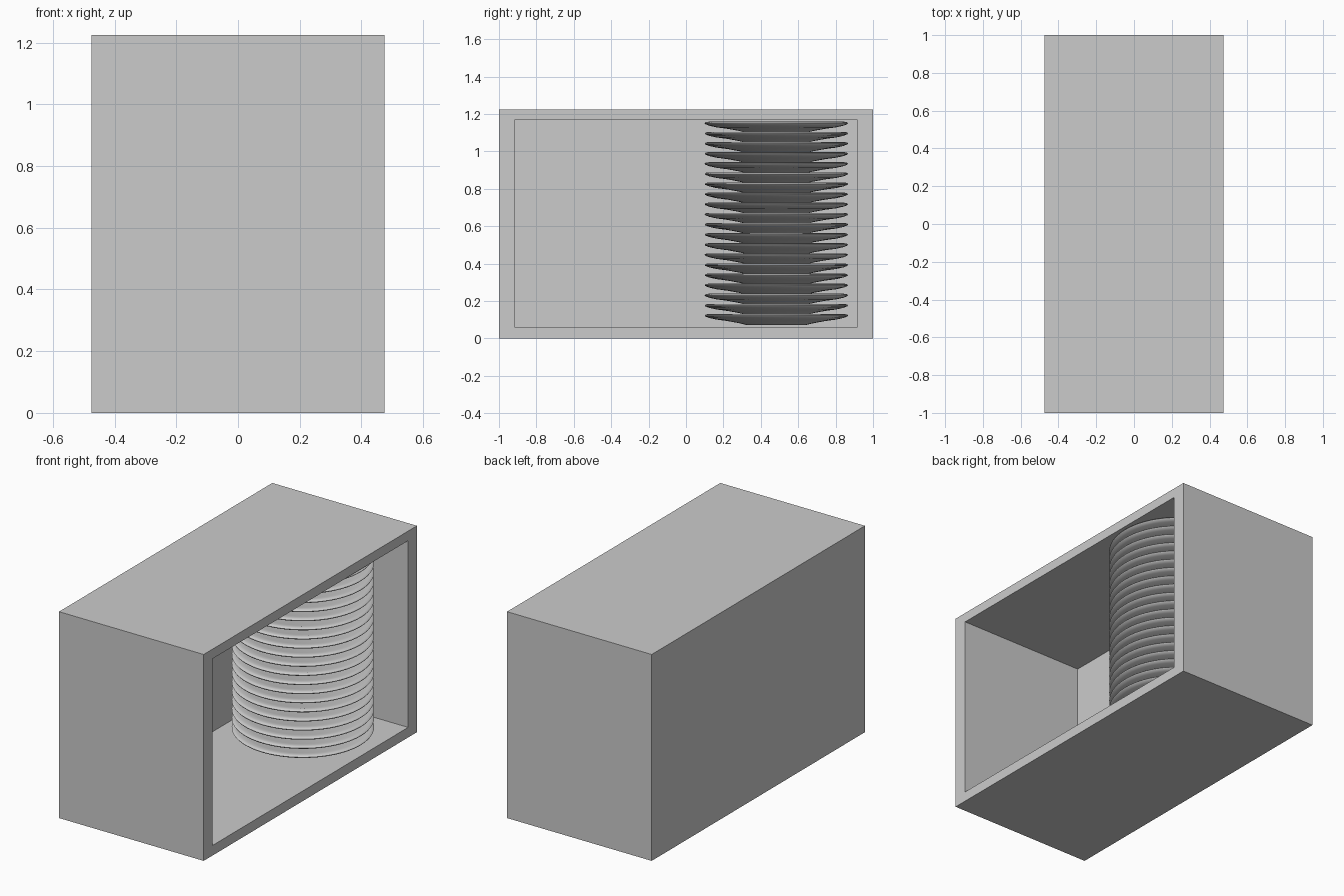
import bpy, bmesh, math
from mathutils import Vector

if "Cube" in bpy.data.objects:
    bpy.data.objects.remove(bpy.data.objects["Cube"])

grey = bpy.data.materials.new("plain grey")
grey.diffuse_color = (0.6, 0.6, 0.6, 1)
grey.use_nodes = True
grey.node_tree.nodes["Principled BSDF"].inputs["Base Color"].default_value = grey.diffuse_color


def make_object(name, bm):
    bmesh.ops.recalc_face_normals(bm, faces=bm.faces)
    mesh = bpy.data.meshes.new(name)
    bm.to_mesh(mesh)
    bm.free()
    mesh.materials.append(grey)
    obj = bpy.data.objects.new(name, mesh)
    bpy.context.collection.objects.link(obj)
    return obj


# Cabinet: a box with its +x face inset and pushed in to form the shelf space
HALF_X, HALF_Y, HEIGHT = 0.475, 1.0, 1.225
IN_Y, IN_Z0, IN_Z1, BACK_X = 0.917, 0.06, 1.168, -0.355

bm = bmesh.new()
bmesh.ops.create_cube(bm, size=1)
for v in bm.verts:
    v.co = Vector((v.co.x * 2 * HALF_X, v.co.y * 2 * HALF_Y, (v.co.z + 0.5) * HEIGHT))
bm.normal_update()
opening = max(bm.faces, key=lambda f: f.normal.x)
bmesh.ops.inset_individual(bm, faces=[opening], thickness=0.05)
for v in opening.verts:
    v.co.y = math.copysign(IN_Y, v.co.y)
    v.co.z = IN_Z1 if v.co.z > HEIGHT / 2 else IN_Z0
pushed = bmesh.ops.extrude_discrete_faces(bm, faces=[opening])["faces"][0]
for v in pushed.verts:
    v.co.x = BACK_X
make_object("cabinet", bm)

# Plate: a lathed profile (radius, height) from under the foot to the dish centre
PROFILE = [(0, 0), (0.155, 0), (0.2, 0.011), (0.26, 0.022), (0.32, 0.030),
           (0.36, 0.039), (0.38, 0.047), (0.383, 0.052), (0.378, 0.057),
           (0.362, 0.060), (0.33, 0.053), (0.25, 0.041), (0.17, 0.029), (0, 0.027)]
bm = bmesh.new()
verts = [bm.verts.new((r, 0, z)) for r, z in PROFILE]
edges = [bm.edges.new(pair) for pair in zip(verts, verts[1:])]
bmesh.ops.spin(bm, geom=verts + edges, cent=(0, 0, 0), axis=(0, 0, 1),
               angle=math.tau, steps=64, use_duplicate=False)
bmesh.ops.remove_doubles(bm, verts=bm.verts, dist=0.0005)
plates = make_object("plate_stack", bm)
plates.location = (0.088, 0.483, 0.071)

bpy.context.view_layer.objects.active = plates
plates.select_set(True)
bpy.ops.object.shade_smooth_by_angle(angle=math.radians(40))

# Stack of twenty plates
stack = plates.modifiers.new("stack", "ARRAY")
stack.count = 20
stack.use_relative_offset = False
stack.use_constant_offset = True
stack.constant_offset_displace = (0, 0, 0.0541)
